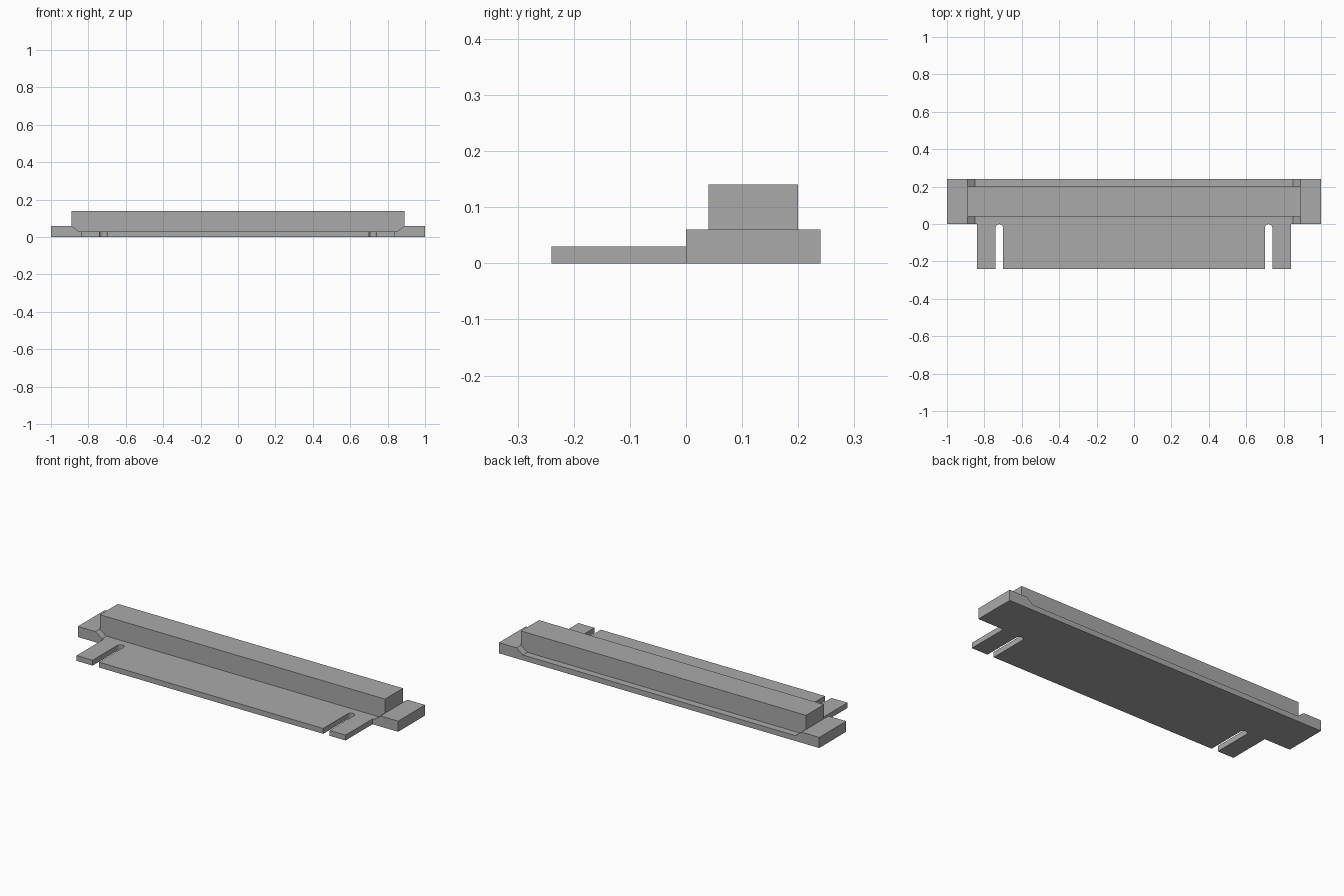
import bpy
import bmesh
import math
from mathutils import Vector

cube = bpy.data.objects.get("Cube")
if cube:
    bpy.data.objects.remove(cube, do_unlink=True)

GREY = (0.4, 0.4, 0.4, 1)
grey = bpy.data.materials.new("plain grey")
grey.use_nodes = True
grey.diffuse_color = GREY
grey.node_tree.nodes["Principled BSDF"].inputs["Base Color"].default_value = GREY


def extrude(name, outline, direction):
    """Solid made by sweeping a closed outline along a direction."""
    bm = bmesh.new()
    face = bm.faces.new([bm.verts.new(p) for p in outline])
    swept = bmesh.ops.extrude_face_region(bm, geom=[face], use_keep_orig=True)
    moved = [v for v in swept["geom"] if isinstance(v, bmesh.types.BMVert)]
    bmesh.ops.translate(bm, verts=moved, vec=Vector(direction))
    bmesh.ops.recalc_face_normals(bm, faces=bm.faces)
    mesh = bpy.data.meshes.new(name)
    bm.to_mesh(mesh)
    bm.free()
    mesh.materials.append(grey)
    obj = bpy.data.objects.new(name, mesh)
    bpy.context.collection.objects.link(obj)
    return obj


def mirrored(half):
    """Close a half outline by mirroring it across x = 0."""
    return half + [(-x, y, z) for x, y, z in reversed(half)]


floor, shoulder, top = 0.03, 0.06, 0.14

# Base rail with raised ends and a chamfered recess between them
rail = mirrored([(0.85, 0, floor), (0.89, 0, shoulder), (1, 0, shoulder), (1, 0, 0)])
extrude("base_rail", rail, (0, 0.24, 0))

# Bar seated in the recess
bar = mirrored([(0.85, 0.04, floor), (0.89, 0.04, shoulder), (0.89, 0.04, top)])
extrude("raised_bar", bar, (0, 0.16, 0))

# Front plate with two round-ended open slots
front, slot_x, radius, slot_end = -0.24, 0.72, 0.02, -0.001
steps = 12
arc = []
for i in range(steps + 1):
    a = math.pi * i / steps
    arc.append((slot_x - radius * math.cos(a),
                slot_end - radius + radius * math.sin(a), 0))
plate = [(slot_x - radius, front, 0)] + arc
plate += [(slot_x + radius, front, 0), (0.84, front, 0), (0.84, 0, 0)]
extrude("front_plate", mirrored(plate), (0, 0, floor))
